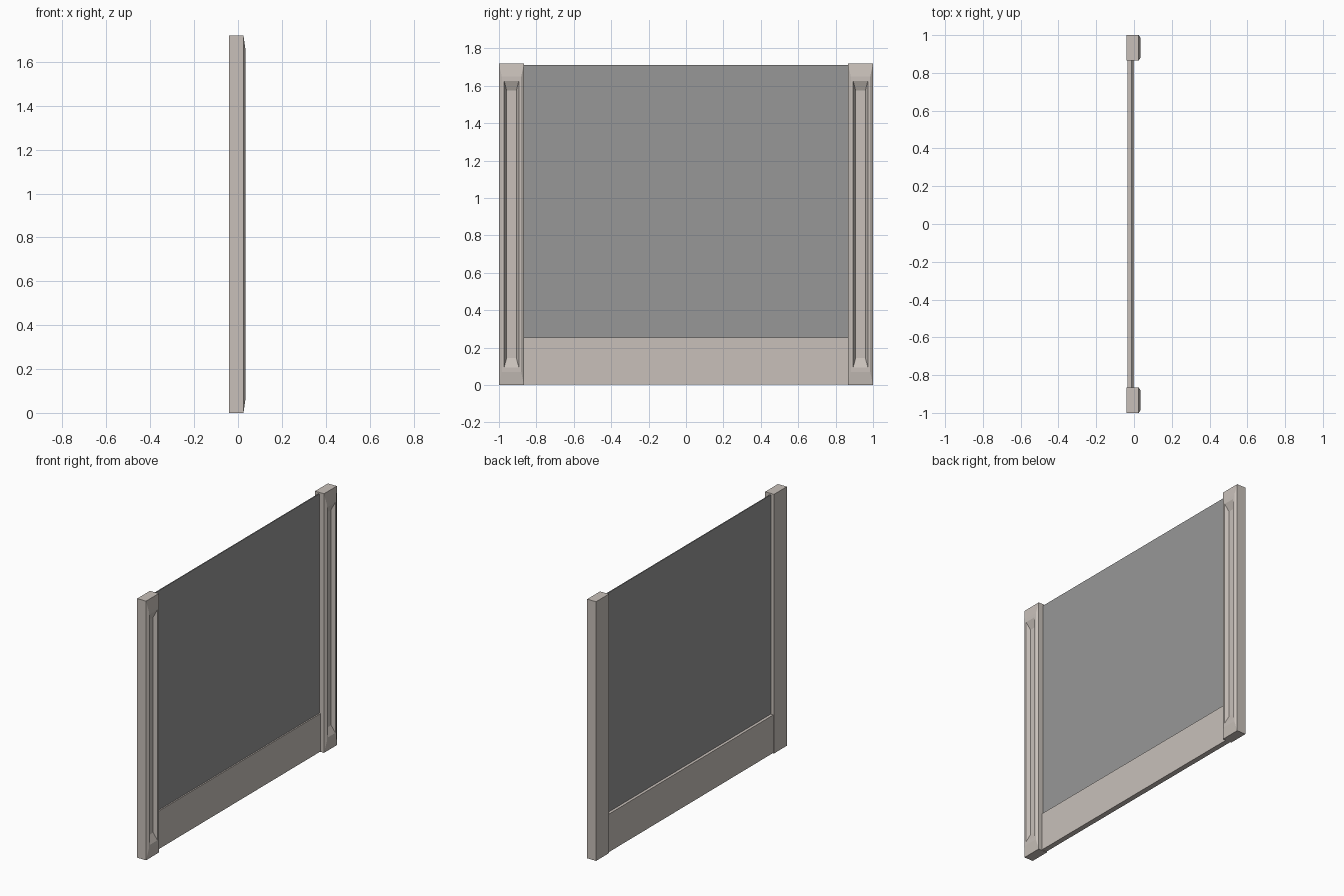
import bpy, bmesh

if "Cube" in bpy.data.objects:
    bpy.data.objects.remove(bpy.data.objects["Cube"])


def material(name, rgb):
    m = bpy.data.materials.new(name)
    m.diffuse_color = (*rgb, 1.0)
    m.use_nodes = True
    m.node_tree.nodes["Principled BSDF"].inputs["Base Color"].default_value = m.diffuse_color
    return m


BEIGE = material("warm_beige", (0.58, 0.53, 0.49))
GREY = material("panel_grey", (0.31, 0.31, 0.31))
HEIGHT = 1.72


def finish(name, bm, mat):
    bmesh.ops.recalc_face_normals(bm, faces=bm.faces)
    me = bpy.data.meshes.new(name)
    bm.to_mesh(me)
    bm.free()
    me.materials.append(mat)
    ob = bpy.data.objects.new(name, me)
    bpy.context.collection.objects.link(ob)
    return ob


def box(name, lo, hi, mat):
    bm = bmesh.new()
    bmesh.ops.create_cube(bm, size=1.0)
    for v in bm.verts:
        v.co = [(a + b) / 2 + c * (b - a) for a, b, c in zip(lo, hi, v.co)]
    return finish(name, bm, mat)


def post(name, side):
    # rectangular rings stepping from the back, over the raised lip, into the recess
    rings = [(-0.04, 0, 0), (0.025, 0, 0), (0.035, 0.015, 0.07),
             (0.035, 0.028, 0.095), (0.012, 0.041, 0.145)]
    bm = bmesh.new()
    loops = []
    for x, iy, iz in rings:
        y0, y1, z0, z1 = 0.866 + iy, 1.0 - iy, iz, HEIGHT - iz
        loops.append([bm.verts.new((x, side * y, z))
                      for y, z in ((y0, z0), (y1, z0), (y1, z1), (y0, z1))])
    for a, b in zip(loops, loops[1:]):
        for i in range(4):
            j = (i + 1) % 4
            bm.faces.new((a[i], a[j], b[j], b[i]))
    bm.faces.new(loops[0])
    bm.faces.new(loops[-1])
    return finish(name, bm, BEIGE)


# Side posts with recessed fronts
post("left_post", -1)
post("right_post", 1)

# Bottom board and thin panel between the posts
box("bottom_board", (-0.035, -0.87, 0.003), (0.0, 0.87, 0.255), BEIGE)
box("panel", (-0.016, -0.87, 0.25), (-0.009, 0.87, 1.71), GREY)
